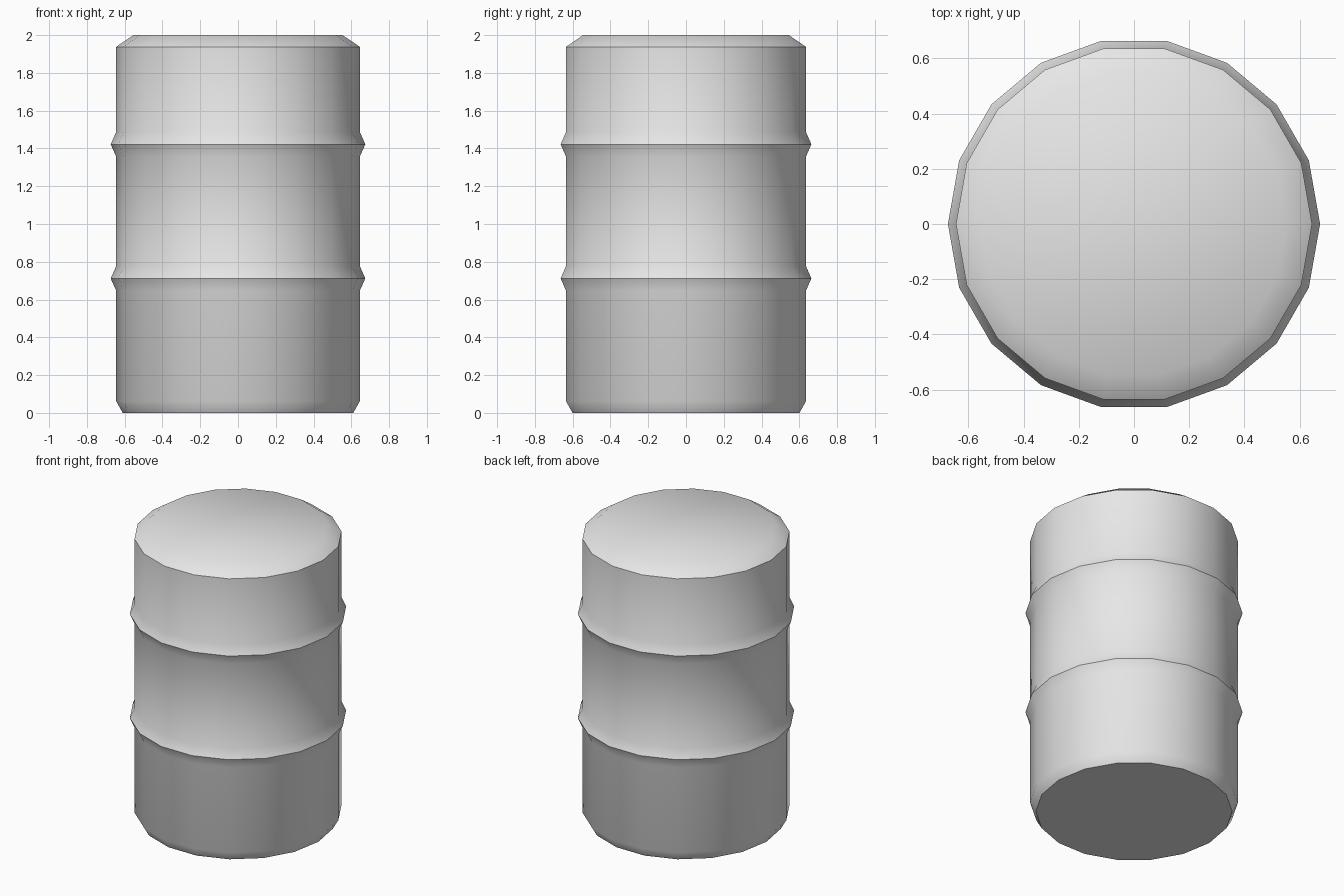
import bpy
import math

cube = bpy.data.objects.get("Cube")
if cube:
    bpy.data.objects.remove(cube, do_unlink=True)

SIDES = 18
BODY = 0.645
RIDGE = 0.674


def rib(z):
    """Profile points of one raised hoop."""
    return [(BODY, z - 0.065), (RIDGE, z), (BODY, z + 0.065)]


# Drum outline as (radius, height), from bottom rim to lid edge
profile = [(0.61, 0), (BODY, 0.062), *rib(0.712), *rib(1.422),
           (BODY, 1.938), (0.553, 2)]

# Spin the outline into rings, then close both ends
verts = [(r * math.cos(math.tau * i / SIDES), r * math.sin(math.tau * i / SIDES), z)
         for r, z in profile for i in range(SIDES)]
faces = []
for ring in range(len(profile) - 1):
    a, b = ring * SIDES, (ring + 1) * SIDES
    for i in range(SIDES):
        j = (i + 1) % SIDES
        faces.append((a + i, a + j, b + j, b + i))
faces.append(tuple(reversed(range(SIDES))))
faces.append(tuple(range(len(verts) - SIDES, len(verts))))

mesh = bpy.data.meshes.new("drum_barrel")
mesh.from_pydata(verts, [], faces)
mesh.update()
drum = bpy.data.objects.new("drum_barrel", mesh)
bpy.context.collection.objects.link(drum)

# Plain grey metal
grey = bpy.data.materials.new("light_grey")
grey.use_nodes = True
colour = (0.8, 0.8, 0.8, 1)
grey.diffuse_color = colour
grey.node_tree.nodes["Principled BSDF"].inputs["Base Color"].default_value = colour
mesh.materials.append(grey)

# Soft walls and lid, crisp hoops and rims
bpy.ops.object.select_all(action="DESELECT")
drum.select_set(True)
bpy.context.view_layer.objects.active = drum
bpy.ops.object.shade_smooth_by_angle(angle=math.radians(40))
